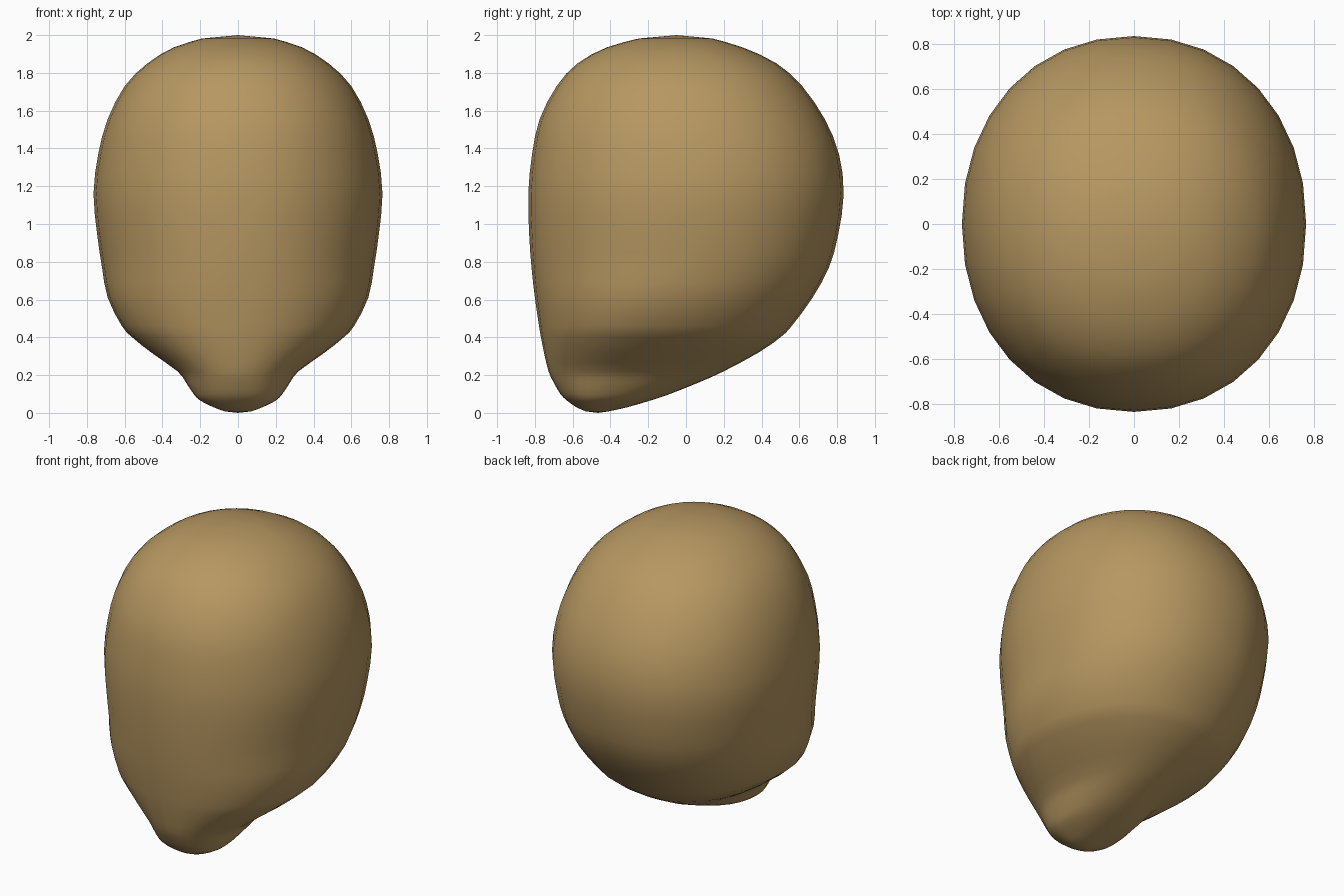
import bpy, bmesh, math

if "Cube" in bpy.data.objects:
    bpy.data.objects.remove(bpy.data.objects["Cube"])

SIDES = 32
STEPS = 2

# Horizontal sections: height, half width, front y, back y
ROWS = [
    (0.008, 0.07, -0.53, -0.41), (0.03, 0.13, -0.58, -0.31),
    (0.065, 0.20, -0.63, -0.19), (0.10, 0.235, -0.665, -0.085),
    (0.16, 0.275, -0.70, 0.065), (0.22, 0.32, -0.728, 0.20),
    (0.32, 0.46, -0.752, 0.385), (0.40, 0.56, -0.768, 0.50),
    (0.46, 0.615, -0.778, 0.56), (0.61, 0.69, -0.80, 0.67),
    (0.77, 0.72, -0.818, 0.757), (0.94, 0.745, -0.83, 0.805),
    (1.16, 0.765, -0.835, 0.835), (1.37, 0.74, -0.815, 0.81),
    (1.555, 0.69, -0.775, 0.735), (1.73, 0.60, -0.685, 0.615),
    (1.85, 0.48, -0.575, 0.48), (1.935, 0.34, -0.42, 0.30),
    (1.982, 0.19, -0.25, 0.14),
]


def spline(p0, p1, p2, p3, t):
    return tuple(0.5 * (2 * b + (c - a) * t + (2 * a - 5 * b + 4 * c - d) * t * t
                        + (3 * b - a - 3 * c + d) * t ** 3)
                 for a, b, c, d in zip(p0, p1, p2, p3))


def smooth_rows(rows):
    out = []
    for i in range(len(rows) - 1):
        p0, p3 = rows[max(i - 1, 0)], rows[min(i + 2, len(rows) - 1)]
        out += [spline(p0, rows[i], rows[i + 1], p3, s / STEPS) for s in range(STEPS)]
    return out + [rows[-1]]


def section(bm, z, w, front, back):
    # Widest point sits forward of the middle near the jaw
    low = max(0.0, 1 - z / 0.8)
    mid = (front + back) / 2 - 0.12 * low * (back - front)
    power = 2 / 2.13
    ring = []
    for k in range(SIDES):
        a = 2 * math.pi * k / SIDES
        c, s = math.cos(a), math.sin(a)
        x = math.copysign(abs(c) ** power, c) * w
        y = mid + math.copysign(abs(s) ** power, s) * (back - mid if s > 0 else mid - front)
        ring.append(bm.verts.new((x, y, z)))
    return ring


# Head: lofted sections closed at the chin and the crown
bm = bmesh.new()
rings = [section(bm, *row) for row in smooth_rows(ROWS)]
chin = bm.verts.new((0, -0.465, 0))
crown = bm.verts.new((0, -0.05, 2))
for k in range(SIDES):
    n = (k + 1) % SIDES
    for lower, upper in zip(rings, rings[1:]):
        bm.faces.new((lower[k], lower[n], upper[n], upper[k]))
    bm.faces.new((chin, rings[0][n], rings[0][k]))
    bm.faces.new((crown, rings[-1][k], rings[-1][n]))
bmesh.ops.recalc_face_normals(bm, faces=bm.faces)
for f in bm.faces:
    f.smooth = True
mesh = bpy.data.meshes.new("head")
bm.to_mesh(mesh)
bm.free()
head = bpy.data.objects.new("head", mesh)
bpy.context.collection.objects.link(head)

# Tan clay colour
clay = bpy.data.materials.new("tan_clay")
clay.diffuse_color = (0.47, 0.31, 0.12, 1)
clay.use_nodes = True
clay.node_tree.nodes["Principled BSDF"].inputs["Base Color"].default_value = clay.diffuse_color
mesh.materials.append(clay)
